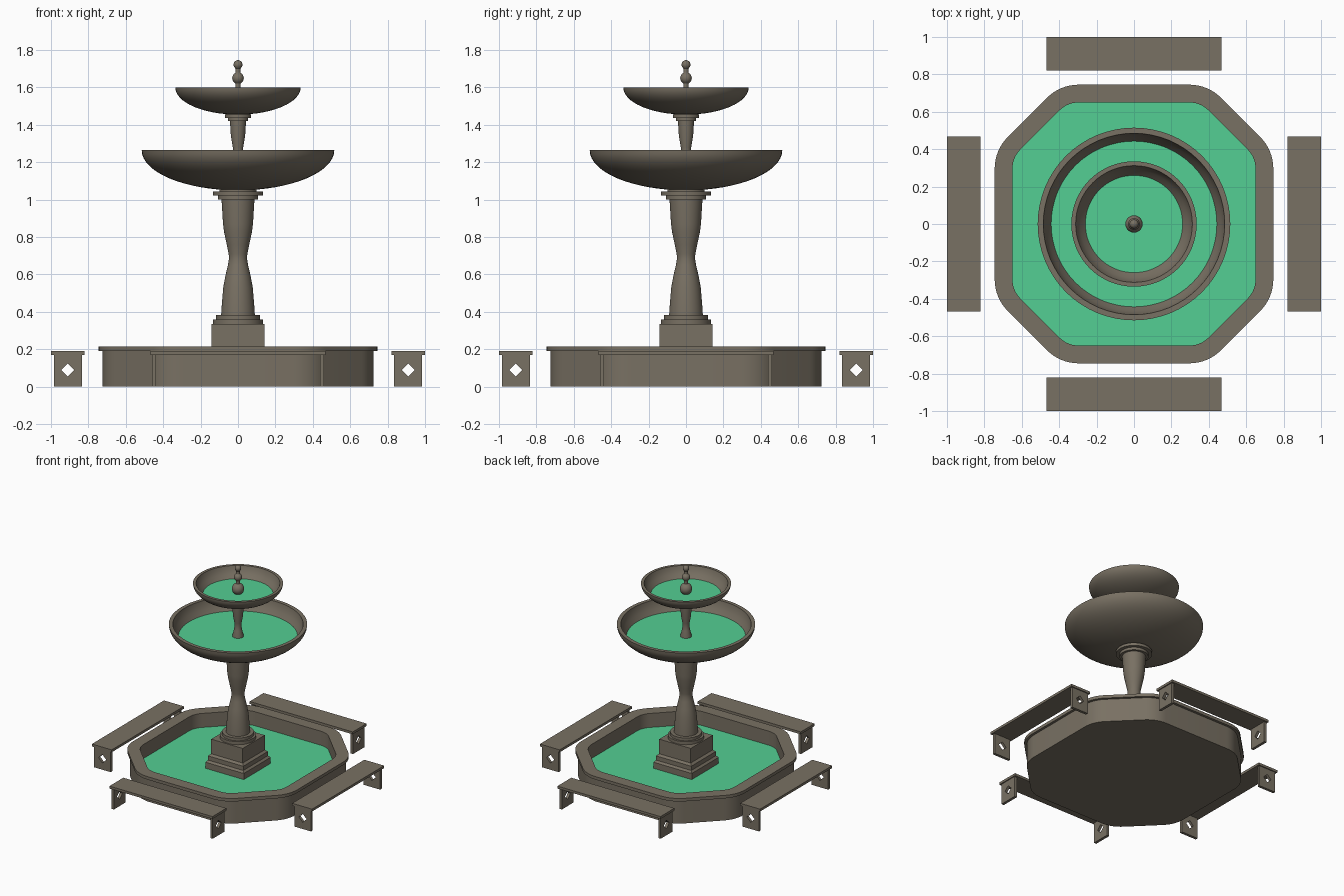
import bpy, bmesh, math
from mathutils import Matrix

if "Cube" in bpy.data.objects:
    bpy.data.objects.remove(bpy.data.objects["Cube"])


def material(name, rgb):
    m = bpy.data.materials.new(name)
    m.diffuse_color = (*rgb, 1)
    m.use_nodes = True
    m.node_tree.nodes["Principled BSDF"].inputs["Base Color"].default_value = m.diffuse_color
    return m


STONE = material("weathered_stone", (0.19, 0.164, 0.125))
WATER = material("green_water", (0.088, 0.62, 0.293))


def loft(name, loops, mat=STONE, cyclic=False, turn=0):
    """Skin a stack of equal-length vertex loops; cap the ends unless cyclic."""
    bm = bmesh.new()
    rings = [[bm.verts.new(p) for p in loop] for loop in loops]
    pairs = list(zip(rings, rings[1:]))
    if cyclic:
        pairs.append((rings[-1], rings[0]))
    else:
        bm.faces.new(rings[0])
        if len(rings) > 1:
            bm.faces.new(rings[-1])
    n = len(rings[0])
    for a, b in pairs:
        for i in range(n):
            j = (i + 1) % n
            bm.faces.new((a[i], a[j], b[j], b[i]))
    if len(rings) > 1:
        bmesh.ops.recalc_face_normals(bm, faces=bm.faces)
    bm.transform(Matrix.Rotation(turn, 4, 'Z'))
    me = bpy.data.meshes.new(name)
    bm.to_mesh(me)
    bm.free()
    me.materials.append(mat)
    me.shade_smooth()
    me.set_sharp_from_angle(angle=math.radians(32))
    ob = bpy.data.objects.new(name, me)
    bpy.context.collection.objects.link(ob)
    return ob


def circle(r, z, n=64):
    return [(r * math.cos(2 * math.pi * i / n), r * math.sin(2 * math.pi * i / n), z) for i in range(n)]


def lathe(name, profile, mat=STONE):
    return loft(name, [circle(r, z) for r, z in profile], mat)


def square(h, z):
    return [(-h, -h, z), (h, -h, z), (h, h, z), (-h, h, z)]


def octagon(half, z, steps=8):
    """Octagon with rounded corners, offset evenly from the outer rim outline."""
    rad = 0.24 - (0.745 - half)
    cx, cy = 0.745 - 0.24, 0.395 - 0.24 * math.tan(math.pi / 8)
    pts = []
    for q in range(4):
        for x, y, start in ((cx, cy, 0), (cy, cx, math.pi / 4)):
            for k in range(steps + 1):
                t = start + k * math.pi / 4 / steps
                px, py = x + rad * math.cos(t), y + rad * math.sin(t)
                c, s = round(math.cos(q * math.pi / 2)), round(math.sin(q * math.pi / 2))
                pts.append((c * px - s * py, s * px + c * py, z))
    return pts


# Ground basin and its water
loft("basin", [octagon(h, z) for h, z in (
    (0.725, 0), (0.725, 0.19), (0.745, 0.19), (0.745, 0.215), (0.65, 0.215), (0.65, 0.05))])
loft("basin_water", [octagon(0.65, 0.10)], WATER)

# Stepped square plinth
loft("plinth", [square(h, z) for h, z in (
    (0.175, 0.05), (0.175, 0.15), (0.16, 0.165), (0.16, 0.20), (0.143, 0.215), (0.143, 0.335))])

# Main column with base and cap mouldings
lathe("main_column", [
    (0.134, 0.335), (0.134, 0.36), (0.118, 0.36), (0.118, 0.383), (0.09, 0.383),
    (0.088, 0.42), (0.079, 0.53), (0.068, 0.59), (0.054, 0.65), (0.048, 0.685), (0.05, 0.71),
    (0.06, 0.76), (0.075, 0.83), (0.08, 0.87), (0.088, 1.0), (0.107, 1.0),
    (0.107, 1.022), (0.134, 1.022), (0.134, 1.045), (0.10, 1.045), (0.10, 1.07)])


# Bowls: elliptical outside, flat rim, inner wall down to the water
def bowl(name, r, top, depth, inner, floor):
    outer = [(max(0.002, r * math.sin(t)), top - depth * math.cos(t))
             for t in (k * math.pi / 32 for k in range(17))]
    lathe(name, outer + inner + [floor])
    lathe(name + "_water", [(floor[0], floor[1] + 0.002)], WATER)


bowl("lower_bowl", 0.515, 1.265, 0.215, [(0.485, 1.265), (0.481, 1.24), (0.466, 1.20)], (0.443, 1.163))
bowl("upper_bowl", 0.335, 1.60, 0.145, [(0.312, 1.60), (0.305, 1.575), (0.287, 1.543)], (0.26, 1.513))

# Small column between the bowls
lathe("upper_column", [
    (0.042, 1.15), (0.040, 1.18), (0.030, 1.22), (0.025, 1.255), (0.028, 1.28), (0.038, 1.34),
    (0.043, 1.42), (0.054, 1.42), (0.054, 1.437), (0.07, 1.437), (0.07, 1.455), (0.05, 1.47)])

# Finial of stacked knobs
knobs = [(0.02, 1.50)]
for r, z in ((0.046, 1.555), (0.031, 1.65), (0.024, 1.722)):
    knobs += [(max(r * math.sin(t), 0.014 if z < 1.7 or k < 6 else 0.002), z - r * math.cos(t))
              for k, t in ((k, k * math.pi / 12) for k in range(13))]
lathe("finial", knobs)

# Four benches: slab seat on two end legs pierced by a diamond
W, H, D, ZC = 0.075, 0.17, 0.035, 0.09
YC = -0.91
frame = [(W, ZC), (W, H), (0, H), (-W, H), (-W, ZC), (-W, 0), (0, 0), (W, 0)]
diamond = [(D, ZC), (D / 2, ZC + D / 2), (0, ZC + D), (-D / 2, ZC + D / 2),
           (-D, ZC), (-D / 2, ZC - D / 2), (0, ZC - D), (D / 2, ZC - D / 2)]
for side, label in enumerate(("front", "right", "back", "left")):
    turn = side * math.pi / 2
    loft(label + "_bench_seat", [[(sx * 0.468, YC + sy * 0.09, z) for sx, sy in
         ((-1, -1), (1, -1), (1, 1), (-1, 1))] for z in (0.17, 0.19)], turn=turn)
    for s, end in ((-1, "a"), (1, "b")):
        loops = [[(s * x, YC + y, z) for y, z in shape] for shape, x in
                 ((frame, 0.46), (frame, 0.438), (diamond, 0.438), (diamond, 0.46))]
        loft(f"{label}_bench_leg_{end}", loops, cyclic=True, turn=turn)
